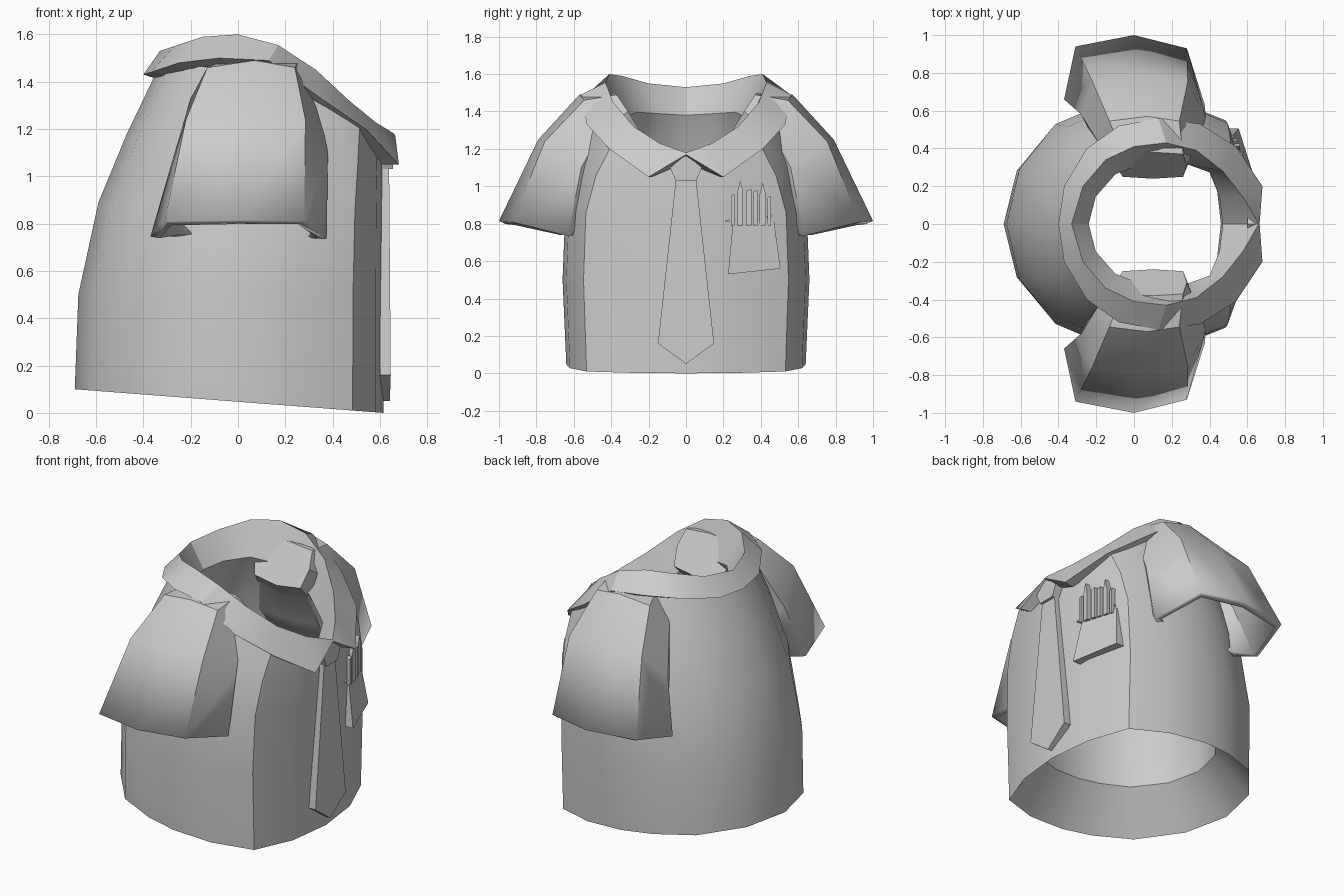
import bpy, bmesh, math
from mathutils import Vector

if "Cube" in bpy.data.objects:
    bpy.data.objects.remove(bpy.data.objects["Cube"], do_unlink=True)

grey = bpy.data.materials.new("cloth grey")
grey.use_nodes = True
grey.diffuse_color = (0.6, 0.6, 0.6, 1)
grey.node_tree.nodes["Principled BSDF"].inputs["Base Color"].default_value = (0.6, 0.6, 0.6, 1)


def finish(name, bm, smooth=None):
    bmesh.ops.recalc_face_normals(bm, faces=bm.faces)
    me = bpy.data.meshes.new(name)
    bm.to_mesh(me)
    bm.free()
    me.materials.append(grey)
    ob = bpy.data.objects.new(name, me)
    bpy.context.collection.objects.link(ob)
    bpy.ops.object.select_all(action='DESELECT')
    ob.select_set(True)
    bpy.context.view_layer.objects.active = ob
    if smooth:
        bpy.ops.object.shade_smooth_by_angle(angle=math.radians(smooth))
    return ob


def loft(name, rings, smooth=None, cap_end=False, loop=False):
    bm = bmesh.new()
    vs = [[bm.verts.new(p) for p in r] for r in rings]
    n = len(vs[0])
    pairs = list(zip(vs, vs[1:])) + ([(vs[-1], vs[0])] if loop else [])
    for a, b in pairs:
        for i in range(n):
            j = (i + 1) % n
            bm.faces.new((a[i], a[j], b[j], b[i]))
    if cap_end:
        bm.faces.new(vs[-1])
    return finish(name, bm, smooth)


def plate(name, outline, x0, x1):
    """Extrude a (y, z) outline from depth x0 to x1 (numbers or functions of y, z)."""
    fx = [f if callable(f) else (lambda y, z, f=f: f) for f in (x0, x1)]
    bm = bmesh.new()
    a, b = [[bm.verts.new((f(y, z), y, z)) for y, z in outline] for f in fx]
    n = len(outline)
    bm.faces.new(a)
    bm.faces.new(b)
    for i in range(n):
        j = (i + 1) % n
        bm.faces.new((a[i], a[j], b[j], b[i]))
    return finish(name, bm)


def mirror_ring(half):
    """Complete a back-to-front half outline across y = 0."""
    return half + [(x, -y, z) for x, y, z in half[-2:0:-1]]


# Half outline of the torso: flat front panel meeting the sides at a crease
U = [0, .053, .2, .38, .53, .72, .9, .975, 1]
V = [0, .44, .8, .95, 1, .97, .83, .44, 0]


def torso_half(xb, xf, w, zb, zm, zf):
    return [(xb + (xf - xb) * u, w * v,
             zb * (1 - u) * (1 - 2 * u) + zm * 4 * u * (1 - u) + zf * u * (2 * u - 1))
            for u, v in zip(U, V)]


# Torso: lining, slanted hem, then the outside up to the neck
neck_low = torso_half(-.24, .47, .33, 1.38, 1.34, 1.03)
levels = [
    (-.48, .53, .50, .90, .90, .85),
    (-.48, .46, .47, .32, .30, .26),
    (-.69, .615, .64, .10, .05, 0),
    (-.675, .615, .66, .50, .50, .50),
    (-.59, .615, .645, .89, .88, .85),
    (-.47, .615, .58, 1.18, 1.20, 1.0),
    (-.35, .61, .49, 1.43, 1.46, 1.1),
]
loft("shirt_body", [mirror_ring(neck_low)] + [mirror_ring(torso_half(*l)) for l in levels], 32)

# Collar: inner band, folded top edge, flap with two front points
top = [(-.33, 0, 1.53), (-.27, .2, 1.55), (-.15, .34, 1.59), (0, .41, 1.60), (.17, .43, 1.555),
       (.33, .39, 1.45), (.47, .28, 1.32), (.58, .14, 1.23), (.66, 0, 1.18)]
outer = [(-.4, 0, 1.43), (-.37, .2, 1.44), (-.25, .4, 1.48), (-.08, .52, 1.50), (.13, .56, 1.49),
         (.35, .53, 1.33), (.54, .41, 1.20), (.68, .2, 1.05), (.665, 0, 1.17)]
under = [tuple(Vector(o).lerp(Vector(l), .3)) for o, l in zip(outer, neck_low)]
loft("collar", [mirror_ring(h) for h in (neck_low, top, outer, under)], 32)

# Sleeves: cuff, upper arm, shoulder and inner end
cuff = [(-.31, .94, .81), (0, 1.0, .815), (.28, .93, .81), (.375, .63, .735),
        (.28, .57, .74), (0, .55, .745), (-.26, .57, .745), (-.37, .66, .745)]
arm = [(-.22, .755, 1.24), (.03, .79, 1.25), (.285, .755, 1.24), (.38, .56, 1.10),
       (.27, .42, 1.0), (.03, .40, 1.0), (-.2, .42, 1.0), (-.28, .58, 1.06)]
shoulder = [(-.13, .545, 1.46), (.07, .57, 1.49), (.24, .545, 1.46), (.34, .45, 1.30),
            (.25, .35, 1.2), (.07, .33, 1.18), (-.1, .35, 1.2), (-.2, .45, 1.33)]
inner = [(-.06, .37, 1.49), (.1, .38, 1.5), (.26, .37, 1.49), (.28, .31, 1.40),
         (.26, .25, 1.30), (.1, .24, 1.28), (-.06, .25, 1.30), (-.1, .31, 1.40)]
for side, name in ((1, "sleeve_back"), (-1, "sleeve_front")):
    rings = [[(x, side * y, z) for x, y, z in r] for r in (cuff, arm, shoulder, inner)]
    ob = loft(name, rings, 28, cap_end=True)
    m = ob.modifiers.new("cloth thickness", 'SOLIDIFY')
    m.thickness = .04
    m.offset = -1

# Tie: knot and blade standing just off the front panel
plate("tie_knot", [(-.085, 1.1), (0, 1.17), (.085, 1.1), (.055, 1.03), (-.055, 1.03)], .60, .655)
plate("tie_blade", [(-.055, 1.03), (.055, 1.03), (.15, .16), (0, .05), (-.15, .16)],
      .60, lambda y, z: .64 + .012 * math.sin(z * math.pi))


# Depth of the front panel at a given y
def panel(y):
    return .615 - .034 * y / .29 if y < .29 else .581 - (y - .29) * .38


# Chest pocket, flaring outward at its lower edge
plate("pocket", [(.25, .80), (.47, .82), (.505, .56), (.225, .53)],
      lambda y, z: panel(y) - .03, lambda y, z: panel(y) + (.012 if z > .7 else .055))

# Pens in the pocket: centre, width, top height, pointed or flat
pens = [(.25, .018, .96, 0), (.29, .032, 1.03, 1), (.335, .028, .985, 0),
        (.37, .024, .98, 0), (.41, .032, 1.02, 1), (.445, .018, .95, 0)]
for i, (y, w, t, pointed) in enumerate(pens):
    h = w / 2
    tip = [(y + h, t - .06), (y, t), (y - h, t - .06)] if pointed else [(y + h, t), (y - h, t - .01)]
    plate(f"pen_{i + 1}", [(y - h, .79), (y + h, .79)] + tip, panel(y) - .03, panel(y) + .025)
plate("pen_clip_band", [(.21, .81), (.46, .835), (.46, .845), (.21, .82)],
      lambda y, z: panel(y) - .03, lambda y, z: panel(y) + .015)
